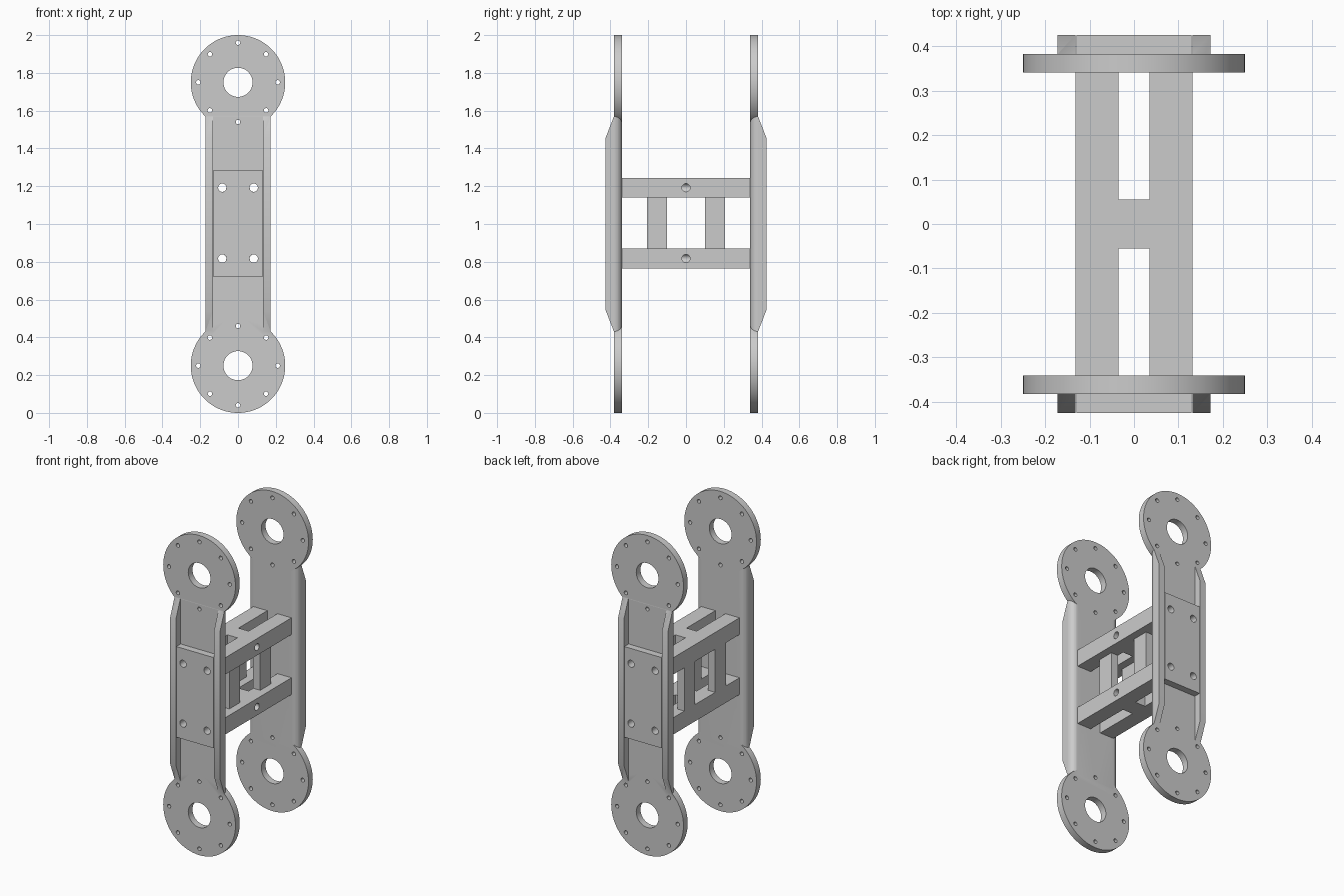
import bpy, bmesh
from math import sin, cos, pi
from mathutils import Matrix, Vector

if "Cube" in bpy.data.objects:
    bpy.data.objects.remove(bpy.data.objects["Cube"])


def finish(name, bm):
    bmesh.ops.recalc_face_normals(bm, faces=bm.faces)
    me = bpy.data.meshes.new(name)
    bm.to_mesh(me)
    bm.free()
    ob = bpy.data.objects.new(name, me)
    bpy.context.collection.objects.link(ob)
    return ob


def box(name, x0, x1, y0, y1, z0, z1):
    bm = bmesh.new()
    m = Matrix.Translation(((x0 + x1) / 2, (y0 + y1) / 2, (z0 + z1) / 2))
    m = m @ Matrix.Diagonal((x1 - x0, y1 - y0, z1 - z0, 1))
    bmesh.ops.create_cube(bm, size=1, matrix=m)
    return finish(name, bm)


def cylinders(name, items, axis='Y'):
    """items: (centre, radius, length, sides)"""
    rot = Matrix.Rotation(pi / 2, 4, 'X' if axis == 'Y' else 'Y')
    bm = bmesh.new()
    for c, r, length, n in items:
        bmesh.ops.create_cone(bm, cap_ends=True, segments=n, radius1=r, radius2=r,
                              depth=length, matrix=Matrix.Translation(c) @ rot)
    return finish(name, bm)


def prism(name, pts, z_low, z_high):
    """Extrude an xy section between z limits that may depend on y."""
    bm = bmesh.new()
    lo = [bm.verts.new((x, y, z_low(y))) for x, y in pts]
    hi = [bm.verts.new((x, y, z_high(y))) for x, y in pts]
    bm.faces.new(lo)
    bm.faces.new(hi)
    n = len(pts)
    for i in range(n):
        j = (i + 1) % n
        bm.faces.new((lo[i], lo[j], hi[j], hi[i]))
    return finish(name, bm)


def activate(ob):
    bpy.ops.object.select_all(action='DESELECT')
    ob.select_set(True)
    bpy.context.view_layer.objects.active = ob


def boolean(ob, other, op):
    activate(ob)
    m = ob.modifiers.new("bool", 'BOOLEAN')
    m.operation, m.solver, m.object = op, 'EXACT', other
    bpy.ops.object.modifier_apply(modifier=m.name)
    bpy.data.objects.remove(other)


def smooth(ob):
    activate(ob)
    bpy.ops.object.shade_smooth_by_angle(angle=0.52)


Y0, Y1, Y2 = 0.34, 0.382, 0.425      # plate inner face, outer face, flange edge
YM, T = (Y0 + Y1) / 2, Y1 - Y0
BX, BZ = 0.083, (0.817, 1.192)       # long bolt positions


def long_bores(xs):
    return cylinders("bore", [((x, 0, z), 0.022, 1.2, 32) for x in xs for z in BZ])


# Side plate: web with bent edges, two end discs, two chamfered flanges
R = 0.04
arc = [(0.172 - R + R * sin(a), Y1 - R * cos(a) - T + R) for a in [i * pi / 16 for i in range(9)]]
web = arc + [(0.172, Y1), (-0.172, Y1)] + [(-x, y) for x, y in reversed(arc)]
plate = prism("side_plate_back", web, lambda y: 0.432, lambda y: 1.568)
for s in (-1, 1):
    sec = [(s * x, y) for x, y in ((0.132, Y1), (0.132, Y2), (0.172, Y2), (0.172, Y1))]
    inset = lambda y: 0.11 * (y - Y1) / (Y2 - Y1)
    boolean(plate, prism("flange", sec, lambda y: 0.432 + inset(y),
                         lambda y: 1.568 - inset(y)), 'UNION')
for zc in (0.25, 1.75):
    boolean(plate, cylinders("disc", [((0, YM, zc), 0.25, T, 96)]), 'UNION')
    holes = [((0, YM, zc), 0.077, 0.3, 48)]
    holes += [((0.21 * cos(k * pi / 4), YM, zc + 0.21 * sin(k * pi / 4)), 0.012, 0.3, 20)
              for k in range(8)]
    boolean(plate, cylinders("holes", holes), 'DIFFERENCE')
boolean(plate, long_bores((-BX, BX)), 'DIFFERENCE')

# Bolted cover on the outside of the plate
cover = box("cover_plate_back", -0.129, 0.129, Y1, Y2, 0.72, 1.287)
boolean(cover, long_bores((-BX, BX)), 'DIFFERENCE')

# Same pair turned round for the front side
for ob in (plate, cover):
    smooth(ob)
    twin = ob.copy()
    twin.name = ob.name.replace("back", "front")
    twin.rotation_euler = (0, 0, pi)
    bpy.context.collection.objects.link(twin)

# Cross frame: bored rails, centre bridges, thin uprights
for side, x0, x1 in (("left", -0.132, -0.035), ("right", 0.035, 0.132)):
    for level, z in zip(("lower", "upper"), BZ):
        rail = box(f"rail_{side}_{level}", x0, x1, -Y0, Y0, z - 0.0525, z + 0.0525)
        boolean(rail, cylinders("bore", [(((x0 + x1) / 2, 0, z), 0.022, 1.2, 32)]), 'DIFFERENCE')
        if side == "right":
            boolean(rail, cylinders("drill", [((0.133, 0, z), 0.0215, 0.1, 32)], 'X'), 'DIFFERENCE')
        smooth(rail)
    for end, y in (("front", -0.153), ("back", 0.153)):
        box(f"upright_{side}_{end}", x0, x0 + 0.0485, y - 0.0525, y + 0.0525,
            BZ[0] + 0.0525, BZ[1] - 0.0525)
for level, z in zip(("lower", "upper"), BZ):
    box(f"bridge_{level}", -0.035, 0.035, -0.055, 0.055, z - 0.0525, z + 0.0525)
